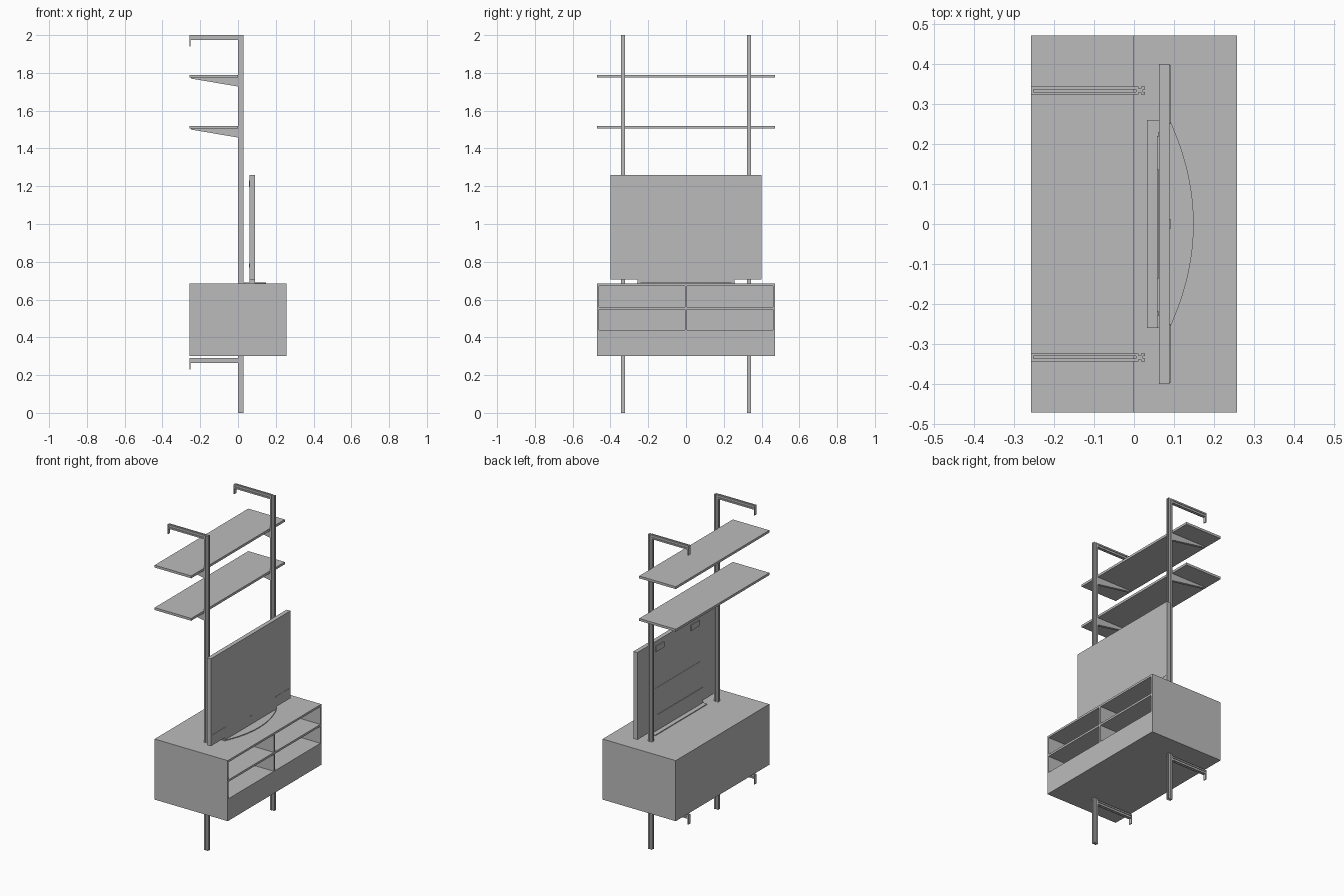
import bpy, bmesh, math
from mathutils import Vector

cube = bpy.data.objects.get("Cube")
if cube:
    bpy.data.objects.remove(cube, do_unlink=True)

GREY = bpy.data.materials.new("plain grey")
GREY.use_nodes = True
GREY.diffuse_color = (0.5, 0.5, 0.5, 1)
GREY.node_tree.nodes["Principled BSDF"].inputs["Base Color"].default_value = (0.5, 0.5, 0.5, 1)


def finish(name, bm):
    bmesh.ops.recalc_face_normals(bm, faces=bm.faces)
    mesh = bpy.data.meshes.new(name)
    bm.to_mesh(mesh)
    bm.free()
    mesh.materials.append(GREY)
    ob = bpy.data.objects.new(name, mesh)
    bpy.context.collection.objects.link(ob)
    return ob


def prism(name, points, axis, lo, hi):
    """Extrude a 2D outline along an axis ('x': yz, 'y': xz, 'z': xy)."""
    bm = bmesh.new()
    place = {"x": lambda a, b: (lo, a, b),
             "y": lambda a, b: (a, lo, b),
             "z": lambda a, b: (a, b, lo)}[axis]
    step = Vector([(hi - lo) if axis == k else 0 for k in "xyz"])
    face = bm.faces.new([bm.verts.new(place(a, b)) for a, b in points])
    out = bmesh.ops.extrude_face_region(bm, geom=[face])
    moved = [g for g in out["geom"] if isinstance(g, bmesh.types.BMVert)]
    bmesh.ops.translate(bm, verts=moved, vec=step)
    return finish(name, bm)


def box(name, x, y, z):
    return prism(name, [(x[0], y[0]), (x[1], y[0]), (x[1], y[1]), (x[0], y[1])], "z", *z)


def grooved(cx, cy, hx, hy, gap=0.003, depth=0.005):
    """Rectangular rail section with a slot in the middle of each side."""
    quarter = [(hx, gap), (hx, hy), (gap, hy), (gap, hy - depth)]
    inner = (hx - depth, gap)
    q = [inner] + quarter
    pts = (q + [(-a, b) for a, b in reversed(q)]
           + [(-a, -b) for a, b in q] + [(a, -b) for a, b in reversed(q)])
    return [(cx + a, cy + b) for a, b in pts]


# Cabinet with four open compartments on the +x side
cabinet = box("cabinet", (-0.257, 0.257), (-0.47, 0.47), (0.3, 0.685))
for z in ((0.44, 0.547), (0.56, 0.672)):
    for y in ((-0.46, -0.006), (0.006, 0.46)):
        cutter = box("compartment_cutter", (0.035, 0.3), y, z)
        cutter.hide_render = True
        mod = cabinet.modifiers.new("opening", "BOOLEAN")
        mod.operation, mod.solver, mod.object = "DIFFERENCE", "EXACT", cutter
        bpy.context.view_layer.objects.active = cabinet
        bpy.ops.object.modifier_apply(modifier=mod.name)
        bpy.data.objects.remove(cutter, do_unlink=True)

# Shelves
levels = {"lower": 1.505, "upper": 1.775}
for label, z in levels.items():
    box(label + "_shelf", (-0.257, 0), (-0.47, 0.47), (z, z + 0.015))

# Posts, wall arms and shelf brackets on each side
for side, y in (("right", -0.333), ("left", 0.333)):
    prism(side + "_post", grooved(0.014, y, 0.014, 0.01), "z", 0, 2)
    for label, top in (("bottom", 0.29), ("top", 2.0)):
        name = f"{side}_{label}_arm"
        prism(name, grooved(y, top - 0.0125, 0.01, 0.0125), "x", -0.252, 0)
        box(name + "_hook", (-0.257, -0.251), (y - 0.01, y + 0.01), (top - 0.06, top))
    for label, z in levels.items():
        prism(f"{side}_{label}_bracket",
              [(0, z), (-0.25, z), (-0.25, z - 0.005), (0, z - 0.047)],
              "y", y - 0.008, y + 0.008)

# Television: panel, neck and curved stand plate
box("television_panel", (0.062, 0.089), (-0.4, 0.4), (0.705, 1.26))
box("television_neck", (0.062, 0.089), (-0.258, 0.258), (0.685, 0.705))
arc = []
for i in range(25):
    t = -1 + i / 12
    arc.append((0.089 + 0.06 * (1 - t * t), 0.26 * t))
prism("television_stand", [(0.033, -0.26)] + arc + [(0.033, 0.26)], "z", 0.685, 0.69)

# Thin details on the television
for side, s in (("right", -1), ("left", 1)):
    span = sorted((0.25 * s, 0.397 * s))
    box(side + "_front_trim", (0.089, 0.0905), span, (0.768, 0.772))
    span = sorted((0.135 * s, 0.22 * s))
    box(side + "_back_grip", (0.057, 0.062), span, (1.195, 1.23))
box("front_button", (0.089, 0.091), (-0.012, 0.012), (0.74, 0.745))
box("back_seam", (0.0605, 0.062), (-0.23, 0.23), (0.96, 0.963))
box("back_ledge", (0.059, 0.062), (-0.26, 0.2), (0.77, 0.79))
